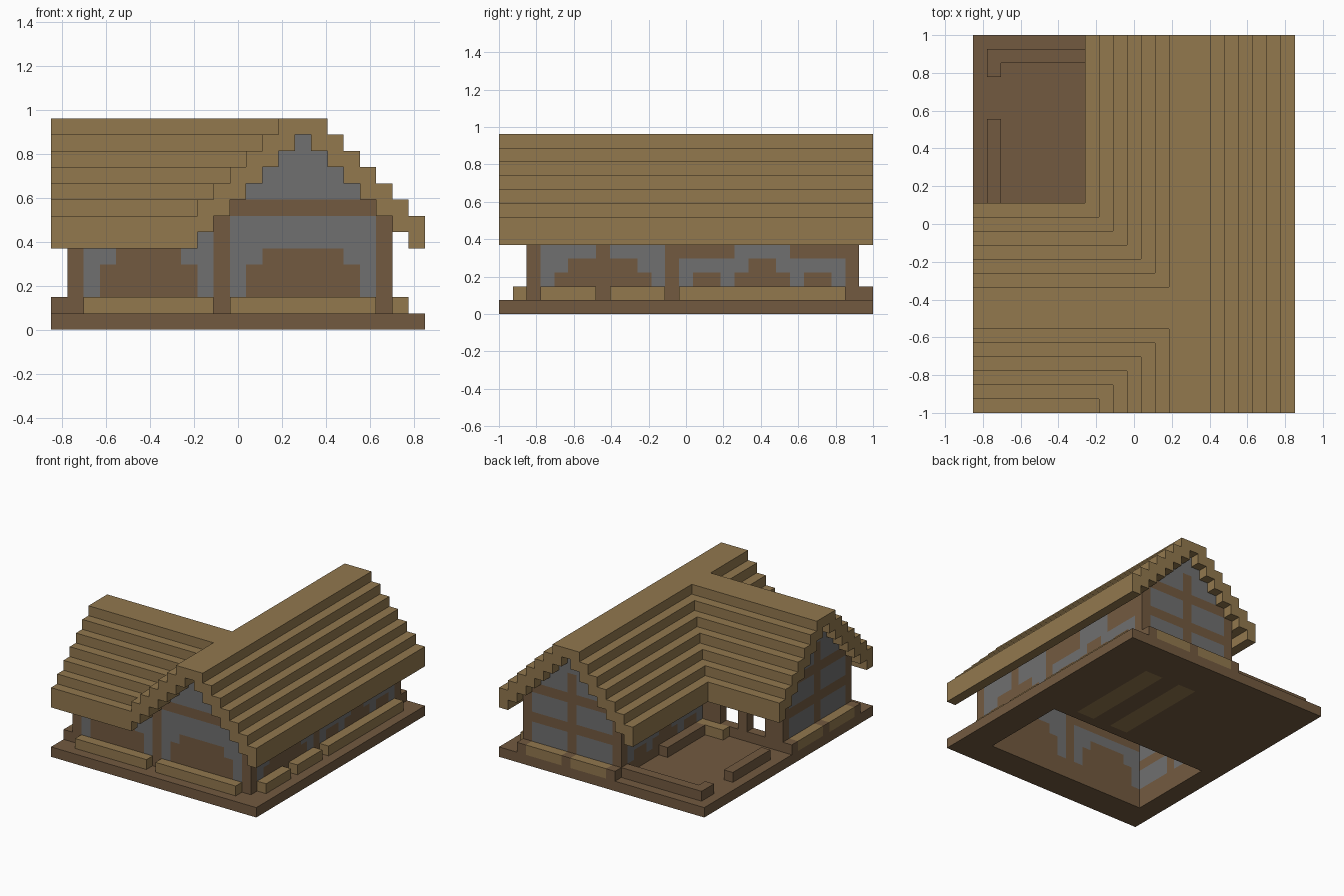
import bpy, bmesh
from mathutils import Vector

if "Cube" in bpy.data.objects:
    bpy.data.objects.remove(bpy.data.objects["Cube"])

U = 2 / 27                      # block size
NX, NY = 23, 27                 # footprint in blocks
EAVES, RIDGE = 6, 12            # roof layers


def make_material(name, colour):
    mat = bpy.data.materials.new(name)
    mat.use_nodes = True
    mat.diffuse_color = (*colour, 1)
    mat.node_tree.nodes["Principled BSDF"].inputs["Base Color"].default_value = (*colour, 1)
    return mat


MATERIALS = [make_material("dark_timber", (0.171, 0.102, 0.051)),
             make_material("pale_wood", (0.287, 0.188, 0.076)),
             make_material("grey_plaster", (0.162, 0.162, 0.162))]
COLOURS = {"b": 0, "t": 1, "g": 2}
parts, taken = {}, set()


def fill(part, xs, ys, zs, colour="b"):
    """Fill an inclusive block range of a part."""
    cells = parts.setdefault(part, {})
    for x in range(xs[0], xs[1] + 1):
        for y in range(ys[0], ys[1] + 1):
            for z in range(zs[0], zs[1] + 1):
                if (x, y, z) not in taken:
                    cells[x, y, z] = COLOURS[colour]
                    taken.add((x, y, z))


def wall(part, rows, start, fixed, along_x):
    """Stack pattern rows, listed from the top down to layer one."""
    for z, row in enumerate(reversed(rows.split()), 1):
        for n, c in enumerate(row, start):
            if c != ".":
                x, y = (n, fixed) if along_x else (fixed, n)
                fill(part, (x, x), (y, y), (z, z), c)


def log(part, pattern, start, fixed, along_x):
    wall(part, pattern, start, fixed, along_x)


def build(name, cells):
    """Mesh the exposed block faces of one part."""
    bm = bmesh.new()
    verts = {}

    def corner(p):
        key = tuple(p)
        if key not in verts:
            verts[key] = bm.verts.new(((p[0] - NX / 2) * U, (p[1] - NY / 2) * U, p[2] * U))
        return verts[key]

    for cell, colour in cells.items():
        for axis in range(3):
            a, b, n = Vector(), Vector(), Vector()
            n[axis] = a[(axis + 1) % 3] = b[(axis + 2) % 3] = 1
            for side in (0, 1):
                step = n * (2 * side - 1)
                if tuple(int(v) for v in Vector(cell) + step) in taken:
                    continue
                o = Vector(cell) + n * side
                ring = [o, o + a, o + a + b, o + b]
                face = bm.faces.new([corner(p) for p in (ring if side else ring[::-1])])
                face.material_index = colour
    mesh = bpy.data.meshes.new(name)
    bm.to_mesh(mesh)
    bm.free()
    for mat in MATERIALS:
        mesh.materials.append(mat)
    bpy.context.collection.objects.link(bpy.data.objects.new(name, mesh))


# Base slab, open under the wing, with two pale floor strips
for x in (12, 16):
    fill("base", (x, x + 1), (13, 22), (0, 0), "t")
fill("base", (0, NX - 1), (0, 2), (0, 0))
fill("base", (0, NX - 1), (12, NY - 1), (0, 0))
fill("base", (0, 1), (3, 11), (0, 0))
fill("base", (20, NX - 1), (3, 11), (0, 0))

# Gable walls
FRONT_GABLE = """.....g..... ....ggg.... ...ggggg... ..ggggggg.. .bbbbbbbbb.
    bgggggggggb bgggggggggb bggbbbbbggb bgbbbbbbbgb bgbbbbbbbgb bbbbbbbbbbb"""
OTHER_GABLE = """.....g..... ....ggg.... ...ggbgg... ..gggbggg.. .bbbbbbbbb.
    bggggbggggb bggggbggggb bbbbbbbbbbb bggggbggggb bggggbggggb bbbbbbbbbbb"""
wall("front_gable", FRONT_GABLE, 10, 2, True)
wall("back_gable", OTHER_GABLE, 10, 25, True)
wall("wing_gable", OTHER_GABLE, 2, 1, False)

# Long walls
LONG = "bbbbbbbbbbbb bbbbggggbbbb bbbbggggbbbb gggggbbggggg gbbgbbbbgbbg bbbbbbbbbbbb"
SHORT = "bbbbbbbbbb ggggbggggb ggggbggggb ggbbbbbggb gbbbbbbbgb bbbbbbbbbb"
wall("side_wall_front", SHORT, 3, 20, False)
wall("side_wall_back", LONG, 13, 20, False)
wall("courtyard_wall", LONG, 13, 10, False)
wall("wing_front_wall", "bbbbbbbb gggggggg ggbbbbgg gbbbbbbg gbbbbbbg bbbbbbbb", 2, 2, True)
wall("wing_back_wall", "bbbbbbbb gggbbggg bbbbbbbb b..b..bb b..b..bb bbbbbbbb", 2, 12, True)

# Logs along the foot of the walls
wall("front_logs", "tttttttt.ttttttttt", 2, 1, True)
wall("side_logs", "tttt.tttt.tttttttttttt", 3, 21, False)
wall("back_logs", "bttttbttttb", 10, 26, True)
wall("wing_logs", "bttttbttttb", 2, 0, False)
wall("courtyard_log", "bbbbbb", 14, 9, False)
wall("wing_back_log", "ttt", 7, 13, True)

# Courtyard fence with a gap for the gate
fill("back_fence", (1, 9), (25, 25), (1, 1))
fill("back_fence", (1, 1), (24, 24), (1, 1))
fill("side_fence", (1, 1), (15, 20), (1, 1))

# Stepped roofs, meeting in two valleys
for z in range(EAVES - 1, RIDGE + 1):
    d = max(z - EAVES, 0)
    w = 0 if z < EAVES else 1           # the lowest course is one block wide
    layer = (z, z)
    fill("main_roof", (22 - d - w, 22 - d), (0, NY - 1), layer, "t")
    fill("main_roof", (8 + d, 8 + d + w), (0, d + w), layer, "t")
    fill("main_roof", (8 + d, 8 + d + w), (14 - d - w, NY - 1), layer, "t")
    fill("wing_roof", (0, 8 + d + w), (d, d + w), layer, "t")
    fill("wing_roof", (0, 8 + d + w), (14 - d - w, 14 - d), layer, "t")
fill("main_roof", (14, 16), (0, NY - 1), (RIDGE, RIDGE), "t")
fill("wing_roof", (0, 13), (6, 8), (RIDGE, RIDGE), "t")

for part, cells in parts.items():
    build(part, cells)
